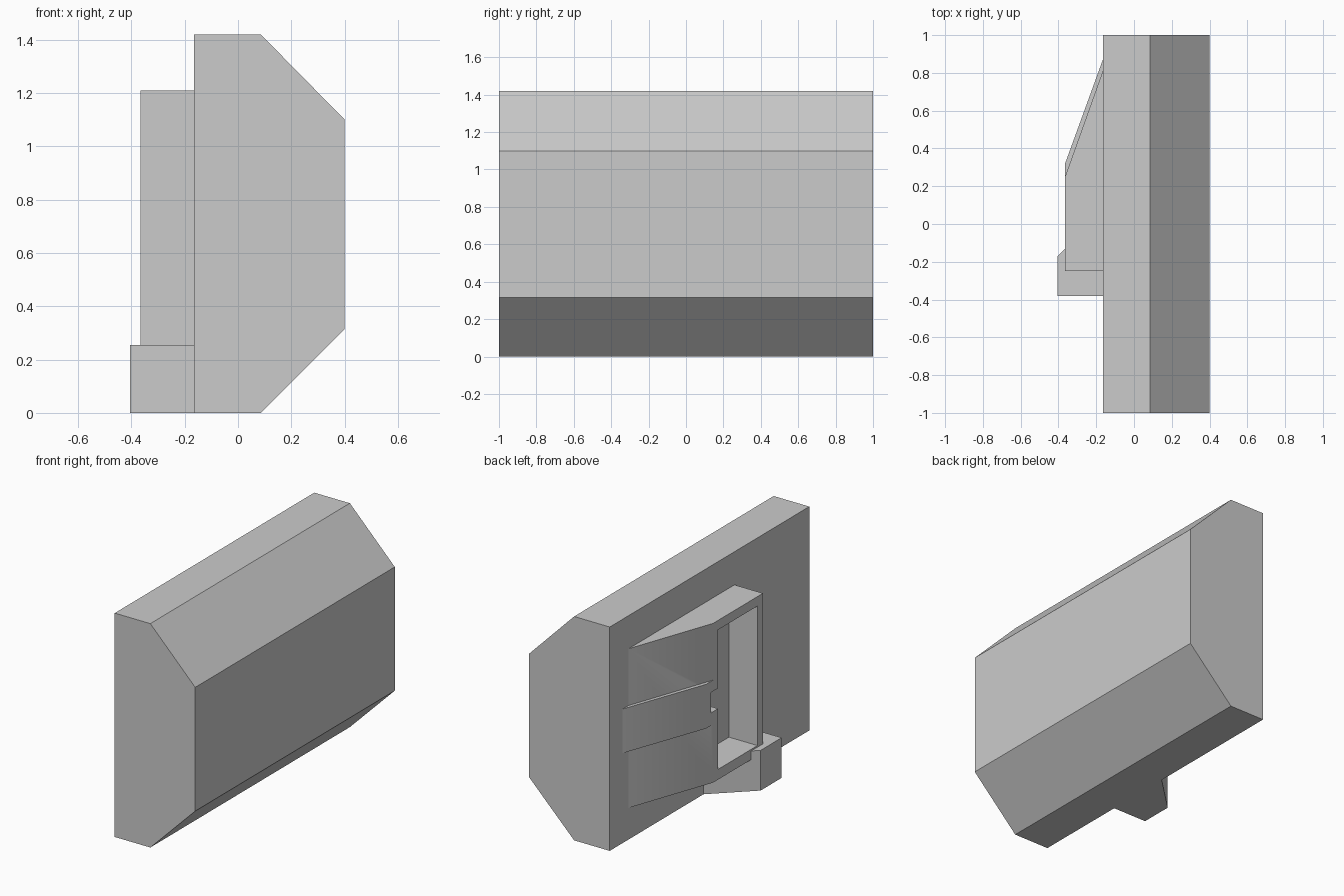
import bpy, bmesh
from mathutils import Vector

if "Cube" in bpy.data.objects:
    bpy.data.objects.remove(bpy.data.objects["Cube"], do_unlink=True)

grey = bpy.data.materials.new("plain_grey")
grey.use_nodes = True
color = (0.6, 0.6, 0.6, 1)
grey.diffuse_color = color
grey.node_tree.nodes["Principled BSDF"].inputs["Base Color"].default_value = color


def prism(name, outline, axis, low, high):
    """Extrude a closed outline along y or z."""
    def place(a, b, c):
        return (a, c, b) if axis == "y" else (a, b, c)
    bm = bmesh.new()
    face = bm.faces.new([bm.verts.new(place(a, b, low)) for a, b in outline])
    grown = bmesh.ops.extrude_face_region(bm, geom=[face])
    verts = [v for v in grown["geom"] if isinstance(v, bmesh.types.BMVert)]
    bmesh.ops.translate(bm, verts=verts,
                        vec=Vector(place(0, 0, high - low)))
    bmesh.ops.recalc_face_normals(bm, faces=bm.faces)
    mesh = bpy.data.meshes.new(name)
    bm.to_mesh(mesh)
    bm.free()
    mesh.materials.append(grey)
    obj = bpy.data.objects.new(name, mesh)
    bpy.context.collection.objects.link(obj)
    return obj


def activate(obj):
    bpy.ops.object.select_all(action="DESELECT")
    obj.select_set(True)
    bpy.context.view_layer.objects.active = obj


def cut(obj, cutter):
    mod = obj.modifiers.new("cut", "BOOLEAN")
    mod.operation = "DIFFERENCE"
    mod.solver = "EXACT"
    mod.object = cutter
    activate(obj)
    bpy.ops.object.modifier_apply(modifier=mod.name)


def box_outline(x0, x1, y0, y1):
    return [(x0, y0), (x1, y0), (x1, y1), (x0, y1)]


BACK, FACE = -0.165, -0.365

# Large body with two chamfered long edges
body = prism("body", [(BACK, 0), (0.085, 0), (0.4, 0.315), (0.4, 1.1),
                      (0.085, 1.42), (BACK, 1.42)], "y", -1, 1)

# Wedge-shaped housing and the raised band on its sloping side
housing = prism("housing", [(BACK, -0.25), (BACK, 0.81), (FACE, 0.25),
                            (FACE, -0.25)], "z", 0.2, 1.21)
band = prism("raised_band", [(BACK, 0.81), (BACK, 0.87), (FACE, 0.32),
                             (FACE, 0.25)], "z", 0.57, 0.85)

# Foot block under the housing
foot = prism("foot_block", [(BACK, -0.38), (BACK, 0.06), (-0.405, -0.17),
                            (-0.405, -0.38)], "z", 0, 0.255)

# Tall opening in the housing, with a latch notch on one side
opening = prism("opening_cutter", box_outline(-0.5, -0.16, -0.195, 0.2),
                "z", 0.265, 1.15)
notch = prism("notch_cutter", box_outline(-0.5, -0.16, 0.15, 0.27),
              "z", 0.65, 0.78)
cut(housing, opening)
for part in (housing, band):
    cut(part, notch)
for cutter in (opening, notch):
    bpy.data.objects.remove(cutter, do_unlink=True)

# Soft bend on the housing, sharp corners elsewhere
for part in (housing, band):
    activate(part)
    bpy.ops.object.shade_smooth_by_angle()
